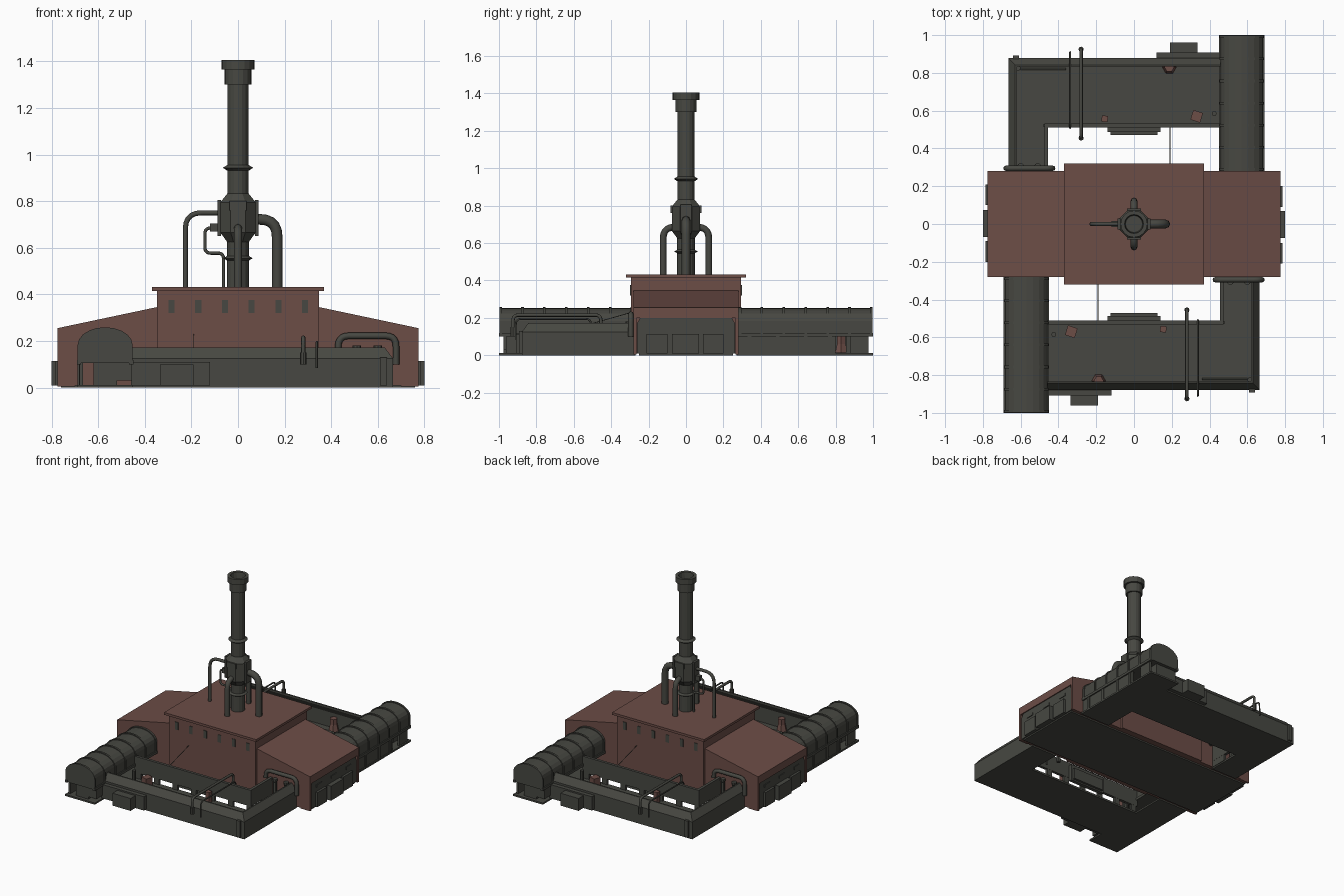
import bpy, bmesh, math
from mathutils import Vector, Matrix

if "Cube" in bpy.data.objects:
    bpy.data.objects.remove(bpy.data.objects["Cube"])


def material(name, c):
    m = bpy.data.materials.new(name)
    m.diffuse_color = (*c, 1)
    m.use_nodes = True
    m.node_tree.nodes["Principled BSDF"].inputs["Base Color"].default_value = m.diffuse_color
    return m


RED = material("brick red", (0.150, 0.074, 0.062))
GREY = material("dark olive grey", (0.063, 0.064, 0.054))


def place(name, data, mat, twin):
    """Link an object; twin adds a copy turned half round the z axis."""
    data.materials.append(mat)
    for i in range(2 if twin else 1):
        o = bpy.data.objects.new(name + ("_twin" if i else ""), data)
        o.rotation_euler.z = math.pi * i
        bpy.context.collection.objects.link(o)


def loft(name, rings, mat=GREY, twin=True):
    """Skin between closed rings of points, with capped ends."""
    bm = bmesh.new()
    vs = [[bm.verts.new(p) for p in r] for r in rings]
    n = len(rings[0])
    for a, b in zip(vs, vs[1:]):
        for i in range(n):
            bm.faces.new((a[i], a[(i + 1) % n], b[(i + 1) % n], b[i]))
    bm.faces.new(vs[0])
    bm.faces.new(vs[-1])
    bmesh.ops.recalc_face_normals(bm, faces=bm.faces)
    me = bpy.data.meshes.new(name)
    bm.to_mesh(me)
    bm.free()
    place(name, me, mat, twin)


def box(name, x0, x1, y0, y1, z0, z1, mat=GREY, twin=True):
    loft(name, [[(x0, y0, z), (x1, y0, z), (x1, y1, z), (x0, y1, z)] for z in (z0, z1)], mat, twin)


def turned(name, prof, n=16, x=0, y=0, mat=GREY, twin=False, spin=0.0):
    """Upright turned part from (radius, z) pairs."""
    loft(name, [[(x + r * math.cos(2 * math.pi * (i + spin) / n),
                  y + r * math.sin(2 * math.pi * (i + spin) / n), z) for i in range(n)]
                for r, z in prof], mat, twin)


def pipe(name, pts, r, bend=0.05, twin=False):
    """Round pipe through points with rounded corners."""
    pts = [Vector(p) for p in pts]
    path = [pts[0]]
    for a, p, b in zip(pts, pts[1:], pts[2:]):
        s = p + (a - p).normalized() * bend
        e = p + (b - p).normalized() * bend
        for k in range(6):
            t = k / 5
            path.append(s * (1 - t) ** 2 + p * 2 * t * (1 - t) + e * t * t)
    path.append(pts[-1])
    cu = bpy.data.curves.new(name, 'CURVE')
    cu.dimensions = '3D'
    cu.bevel_depth = r
    cu.bevel_resolution = 2
    cu.use_fill_caps = True
    sp = cu.splines.new('POLY')
    sp.points.add(len(path) - 1)
    for q, v in zip(sp.points, path):
        q.co = (*v, 1)
    place(name, cu, GREY, twin)


# Central hall with overhanging roof and clerestory windows
box("hall_walls", -.347, .347, -.295, .295, .01, .418, RED, False)
box("hall_roof", -.37, .37, -.32, .32, .415, .432, RED, False)
for i in range(6):
    x = -.285 + .1145 * i
    box("hall_window", x - .013, x + .013, -.299, -.293, .32, .375)
box("hall_floor", -.76, .76, -.25, .25, 0, .015, GREY, False)
for y in (-.12, 0, .12):
    box("floor_beam", -.7, .7, y - .02, y + .02, 0, .02, GREY, False)

# Side wings with sloping roofs, brick cheeks and recessed machinery end
wing = [(.34, .01), (.34, .347), (.775, .255), (.775, .2), (.755, .2), (.755, .01)]
loft("wing", [[(x, y, z) for x, z in wing] for y in (-.28, .28)], RED)
for y in (-.28, .265):
    box("wing_cheek", .70, .775, y, y + .015, .005, .25, RED)
loft("wing_end_panel", [[(x, -.262, .01), (x, -.262, .17), (x, -.245, .2), (x, .245, .2),
                         (x, .262, .17), (x, .262, .01)] for x in (.75, .768)])
box("end_cabinet", .765, .80, -.075, .07, .01, .115)
box("end_cabinet_small", .765, .785, .09, .2, .01, .115)
box("end_cabinet_small", .765, .785, -.21, -.1, .01, .115)
for y in (-.17, 0, .17):
    box("end_vent", .765, .773, y - .03, y + .03, .145, .165)

# Barrel vaulted shed with ribs, on an open undercroft
CX = -.57


def arch(w, base, shoulder, top, n=10):
    a = [(CX + w * math.cos(math.pi * i / n), shoulder + (top - shoulder) * math.sin(math.pi * i / n))
         for i in range(n + 1)]
    return [(CX + w, base)] + a + [(CX - w, base)]


def vault(name, w, base, top, y0, y1):
    loft(name, [[(x, y, z) for x, z in arch(w, base, .183, top)] for y in (y0, y1)])


vault("barrel_shed", .112, .105, .253, -.99, -.27)
for i in range(7):
    y = -.998 + i * .117
    vault("barrel_rib", .118, .105, .259, y, y + .014)
for x in (CX - .112, CX + .112):
    box("barrel_eave", x - .009, x + .009, -1, -.28, .1, .118)
box("barrel_base", -.69, -.45, -1, -.27, 0, .012)
box("barrel_side_wall", -.682, -.67, -.80, -.28, .01, .11)
for y in (-.78, -.65, -.5, -.35):
    box("barrel_buttress", -.688, -.675, y, y + .02, .01, .11)
box("barrel_pier", -.68, -.665, -.975, -.88, .01, .11)
box("barrel_door", -.62, -.52, -.975, -.9, .01, .11)
box("barrel_lintel", -.53, -.455, -.975, -.9, .03, .11)

# L-shaped sunken yard: floor, sloped outer wall, raised inner wall
box("yard_floor", -.46, .66, -.87, -.515, 0, .014)
box("yard_floor_leg", .46, .66, -.53, -.27, 0, .014)
outer = [(0, 0), (0, .125), (.035, .172), (.045, .172), (.045, .16), (.022, .12), (.022, 0)]
loft("yard_outer_wall", [[(-.46, -.878 + o, z) for o, z in outer],
                         [(.665 - o, -.878 + o, z) for o, z in outer],
                         [(.665 - o, -.27, z) for o, z in outer]])
inner = [(0, .055), (0, .172), (.02, .172), (.02, .055)]
loft("yard_inner_wall", [[(-.46, -.512 - o, z) for o, z in inner],
                         [(.455 + o, -.512 - o, z) for o, z in inner],
                         [(.455 + o, -.27, z) for o, z in inner]])
for i in range(7):
    x = -.43 + i * .148
    box("inner_wall_post", x - .02, x + .02, -.53, -.513, .01, .06)
box("inner_wall_post", .456, .474, -.4, -.28, .01, .06)
box("inner_bay", -.14, .14, -.513, -.488, .03, .15)
box("inner_bay_step", -.125, .125, -.49, -.472, .04, .12)
box("outer_bay", -.46, -.12, -.907, -.87, .01, .11)
box("outer_bay_cabinet", -.335, -.19, -.962, -.9, .01, .1)

# Brick stacks standing in the yard
turned("brick_stack", [(.038, .01), (.026, .06), (.026, .1)], 6, -.187, -.83, RED, True)
turned("brick_block", [(.038, .01), (.038, .07)], 4, -.332, -.57, RED, True, .3)
turned("brick_block_small", [(.023, .01), (.023, .09)], 4, .155, -.557, RED, True, .45)

# Yard fittings: corner post, valves, floor pipe
box("corner_post", .61, .64, -.892, -.87, .01, .13)
turned("yard_valve", [(.015, .01), (.015, .12)], 8, .615, -.825, GREY, True)
turned("yard_valve", [(.013, .01), (.013, .1)], 8, -.425, -.585, GREY, True)
pipe("floor_pipe", [(.36, -.82, .03), (.60, -.82, .03)], .006, twin=True)
for x in (.51, .6):
    turned("leg_valve", [(.014, .01), (.014, .16), (.018, .165), (.018, .18)], 8, x, -.305, GREY, True)

# Pipe frames bridging the yard, wing pipe and thin stay
pipe("bridge_pipe", [(.28, -.925, .10), (.28, -.925, .215), (.28, -.455, .215), (.28, -.455, .10)], .009, .03, True)
for y in (-.925, -.455):
    turned("bridge_pipe_collar", [(.014, .1), (.014, .15)], 8, .28, y, GREY, True)
pipe("bridge_pipe_thin", [(.338, -.91, .085), (.338, -.91, .195), (.338, -.508, .195), (.338, -.508, .085)],
     .005, .03, True)
pipe("wing_pipe", [(.43, -.295, .165), (.43, -.295, .222), (.678, -.295, .222), (.678, -.295, .10)], .014, .045, True)
pipe("stay_wire", [(-.19, -.29, .23), (-.19, -.52, .165)], .002, twin=True)

# Chimney tower: lower column, octagonal boiler, stack, crown
turned("tower_column", [(.047, .42), (.047, .65)])
turned("column_ring", [(.046, .545), (.063, .555), (.046, .565)])
turned("boiler", [(.05, .625), (.082, .665), (.082, .795), (.05, .832)], 8, spin=.5)
turned("chimney", [(.046, .82), (.046, 1.3), (.057, 1.3), (.057, 1.365), (.071, 1.365), (.071, 1.405),
                   (.05, 1.405), (.045, 1.36)])
turned("chimney_ring", [(.045, .93), (.065, .943), (.045, .956)])
for s in (-1, 1):
    box("boiler_flange", s * .08 - .008, s * .08 + .008, -.03, .03, .65, .805, GREY, False)
box("boiler_panel", -.036, .036, -.082, -.07, .76, .80)

# Tower pipes
pipe("large_pipe", [(.06, 0, .722), (.168, 0, .722), (.168, 0, .42)], .023, .075)
pipe("slim_pipe", [(-.06, 0, .75), (-.226, 0, .75), (-.226, 0, .42)], .011, .07)
pipe("valve_pipe", [(-.07, 0, .685), (-.142, 0, .685), (-.142, 0, .577), (-.062, 0, .577), (-.062, 0, .42)], .007, .025)
box("valve_box", -.12, -.085, -.015, .015, .67, .705, GREY, False)
pipe("cross_pipe", [(0, -.05, .685), (0, -.122, .685), (0, -.122, .42)], .018, .06, True)
